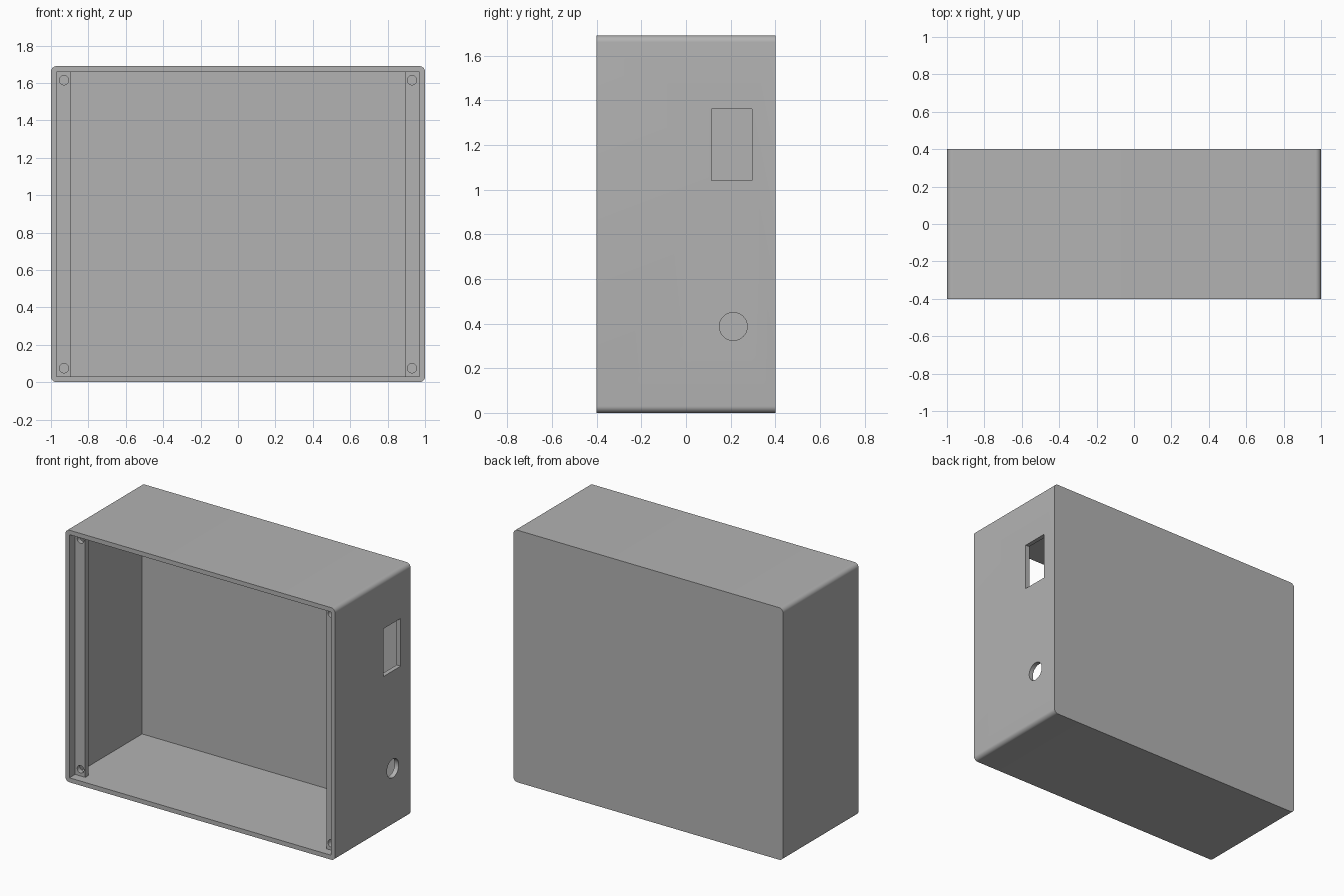
import bpy, bmesh, math
from mathutils import Matrix

if "Cube" in bpy.data.objects:
    bpy.data.objects.remove(bpy.data.objects["Cube"])

H = 1.69        # overall height
WALL = 0.03     # wall thickness and outer corner radius

grey = bpy.data.materials.new("plain grey")
grey.diffuse_color = (0.45, 0.45, 0.45, 1)
grey.use_nodes = True
grey.node_tree.nodes["Principled BSDF"].inputs["Base Color"].default_value = grey.diffuse_color


def make_object(name, bm):
    bmesh.ops.recalc_face_normals(bm, faces=bm.faces)
    mesh = bpy.data.meshes.new(name)
    bm.to_mesh(mesh)
    bm.free()
    mesh.materials.append(grey)
    obj = bpy.data.objects.new(name, mesh)
    bpy.context.collection.objects.link(obj)
    return obj


def box(lo, hi):
    bm = bmesh.new()
    size = [b - a for a, b in zip(lo, hi)]
    mid = [(a + b) / 2 for a, b in zip(lo, hi)]
    bmesh.ops.create_cube(bm, size=1, matrix=Matrix.Translation(mid) @ Matrix.Diagonal((*size, 1)))
    return bm


def cylinder(center, radius, depth, axis):
    bm = bmesh.new()
    turn = Matrix.Rotation(math.pi / 2, 4, axis)
    bmesh.ops.create_cone(bm, cap_ends=True, segments=40, radius1=radius, radius2=radius,
                          depth=depth, matrix=Matrix.Translation(center) @ turn)
    return bm


def cut(obj, bm):
    cutter = make_object("cutter", bm)
    cutter.hide_render = True
    mod = obj.modifiers.new("cut", 'BOOLEAN')
    mod.operation = 'DIFFERENCE'
    mod.solver = 'EXACT'
    mod.object = cutter
    bpy.ops.object.modifier_apply(modifier=mod.name)
    bpy.data.objects.remove(cutter)


# Outer shell with rounded edges running front to back
bm = box((-1, -0.4, 0), (1, 0.4, H))
edges = [e for e in bm.edges if abs(e.verts[0].co.y - e.verts[1].co.y) > 0.5]
bmesh.ops.bevel(bm, geom=edges, offset=WALL, segments=8, profile=0.5, affect='EDGES')
case = make_object("enclosure_case", bm)
bpy.context.view_layer.objects.active = case
case.select_set(True)

# Cavity: plan outline narrows at the two mounting strips behind the open front
wide, narrow = 1 - WALL, 0.895
half = [(wide, -0.5), (wide, -0.34), (narrow, -0.34),
        (narrow, -0.308), (wide, -0.308), (wide, 0.4 - WALL)]
outline = half + [(-x, y) for x, y in reversed(half)]
bm = bmesh.new()
face = bm.faces.new([bm.verts.new((x, y, WALL)) for x, y in outline])
top = bmesh.ops.extrude_face_region(bm, geom=[face])["geom"]
bmesh.ops.translate(bm, vec=(0, 0, H - 2 * WALL),
                    verts=[v for v in top if isinstance(v, bmesh.types.BMVert)])
cut(case, bm)

# Screw holes through the strips
for x in (-0.93, 0.93):
    for z in (0.075, H - 0.075):
        cut(case, cylinder((x, -0.325, z), 0.025, 0.1, 'X'))

# Rectangular and round openings in the right wall
cut(case, box((0.9, 0.115, 1.04), (1.1, 0.295, 1.36)))
cut(case, cylinder((1, 0.212, 0.387), 0.0625, 0.2, 'Y'))

bpy.ops.object.shade_smooth_by_angle(angle=math.radians(30))
